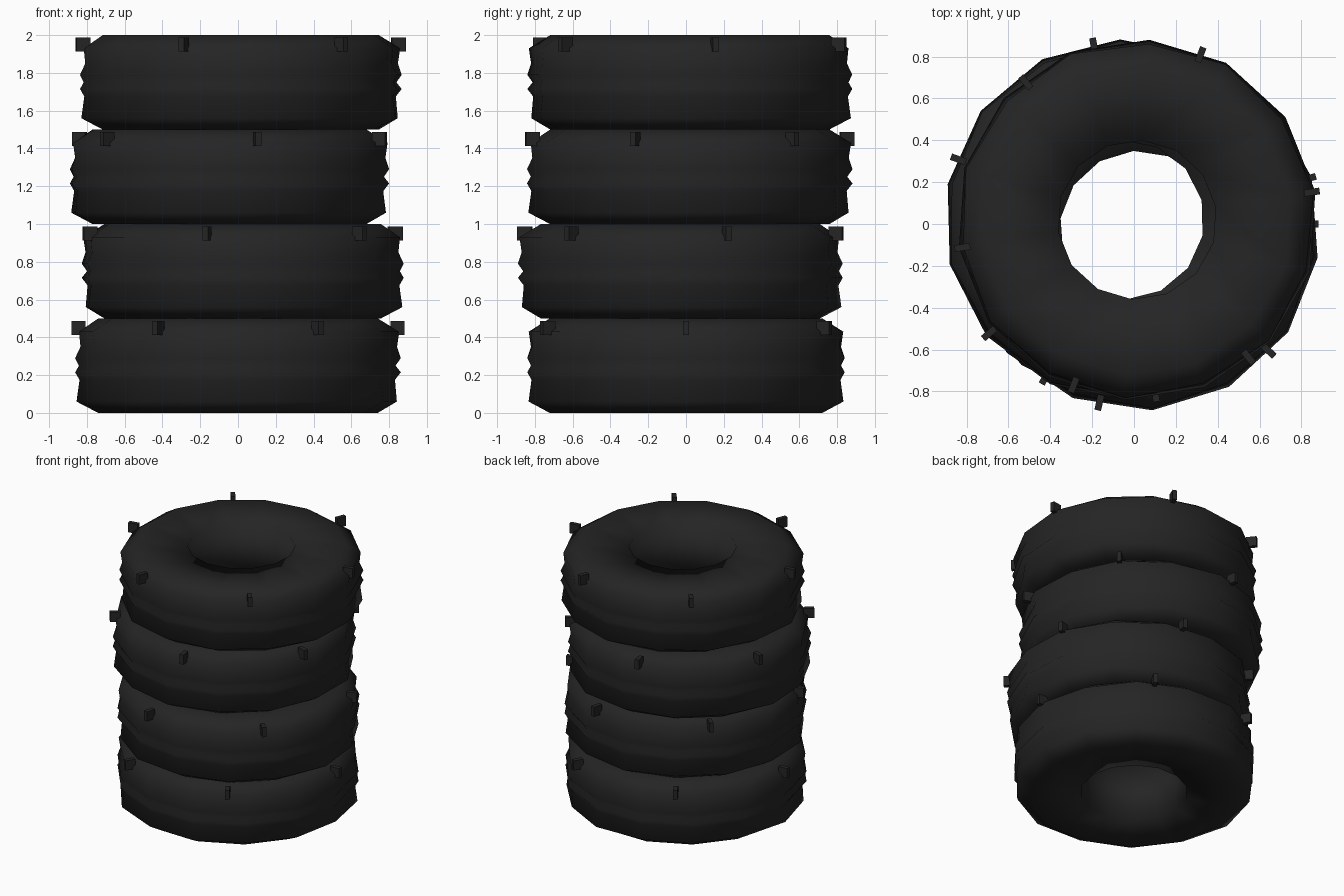
import bpy, bmesh, math
from mathutils import Matrix

cube = bpy.data.objects.get("Cube")
if cube:
    bpy.data.objects.remove(cube)

rubber = bpy.data.materials.new("black_rubber")
rubber.use_nodes = True
colour = (0.018, 0.018, 0.018, 1)
rubber.diffuse_color = colour
bsdf = rubber.node_tree.nodes["Principled BSDF"]
bsdf.inputs["Base Color"].default_value = colour
bsdf.inputs["Roughness"].default_value = 0.9

SIDES, LUGS, HEIGHT = 14, 6, 0.5

# Tyre cross-section as (radius, height, alternating radius offset)
PROFILE = [
    (0.38, 0.02, 0), (0.74, 0, 0), (0.848, 0.06, 0.007), (0.835, 0.175, 0.004),
    (0.862, 0.215, 0), (0.838, 0.25, 0.004), (0.862, 0.29, 0),
    (0.838, 0.35, -0.004), (0.848, 0.43, -0.006), (0.74, HEIGHT, 0), (0.38, 0.48, 0),
]


def finish(bm, name, place, smooth):
    mesh = bpy.data.meshes.new(name)
    bmesh.ops.recalc_face_normals(bm, faces=bm.faces)
    for face in bm.faces:
        face.smooth = smooth
    bm.to_mesh(mesh)
    bm.free()
    mesh.materials.append(rubber)
    obj = bpy.data.objects.new(name, mesh)
    obj.matrix_world = place
    bpy.context.collection.objects.link(obj)


def add_tyre(name, place):
    # Sweep the closed cross-section round the axis
    bm = bmesh.new()
    rings = []
    for i in range(SIDES):
        a = math.tau * i / SIDES
        sign = -1 if i % 2 else 1
        rings.append([bm.verts.new(((r - sign * d) * math.cos(a),
                                    (r - sign * d) * math.sin(a), z))
                      for r, z, d in PROFILE])
    n = len(PROFILE)
    for i in range(SIDES):
        a, b = rings[i], rings[(i + 1) % SIDES]
        for j in range(n):
            k = (j + 1) % n
            bm.faces.new((a[j], b[j], b[k], a[k]))
    finish(bm, name, place, True)


def add_lugs(name, place):
    # Small blocks on the upper shoulder
    bm = bmesh.new()
    for i in range(LUGS):
        turn = Matrix.Rotation(math.tau * i / LUGS, 4, "Z")
        box = turn @ Matrix.Translation((0.845, 0, 0.45)) @ Matrix.Diagonal((0.075, 0.032, 0.075, 1))
        bmesh.ops.create_cube(bm, size=1, matrix=box)
    finish(bm, name, place, False)


# Four tyres, each shifted and turned a little: (x, y, degrees)
STACK = [(0, 0, 0), (0.025, -0.03, 17), (-0.045, 0.02, 40), (0.015, 0.02, 9)]
for level, (x, y, turn) in enumerate(STACK):
    place = (Matrix.Translation((x, y, level * HEIGHT))
             @ Matrix.Rotation(math.radians(turn), 4, "Z"))
    add_tyre(f"tyre_{level + 1}", place)
    add_lugs(f"tyre_lugs_{level + 1}", place)
